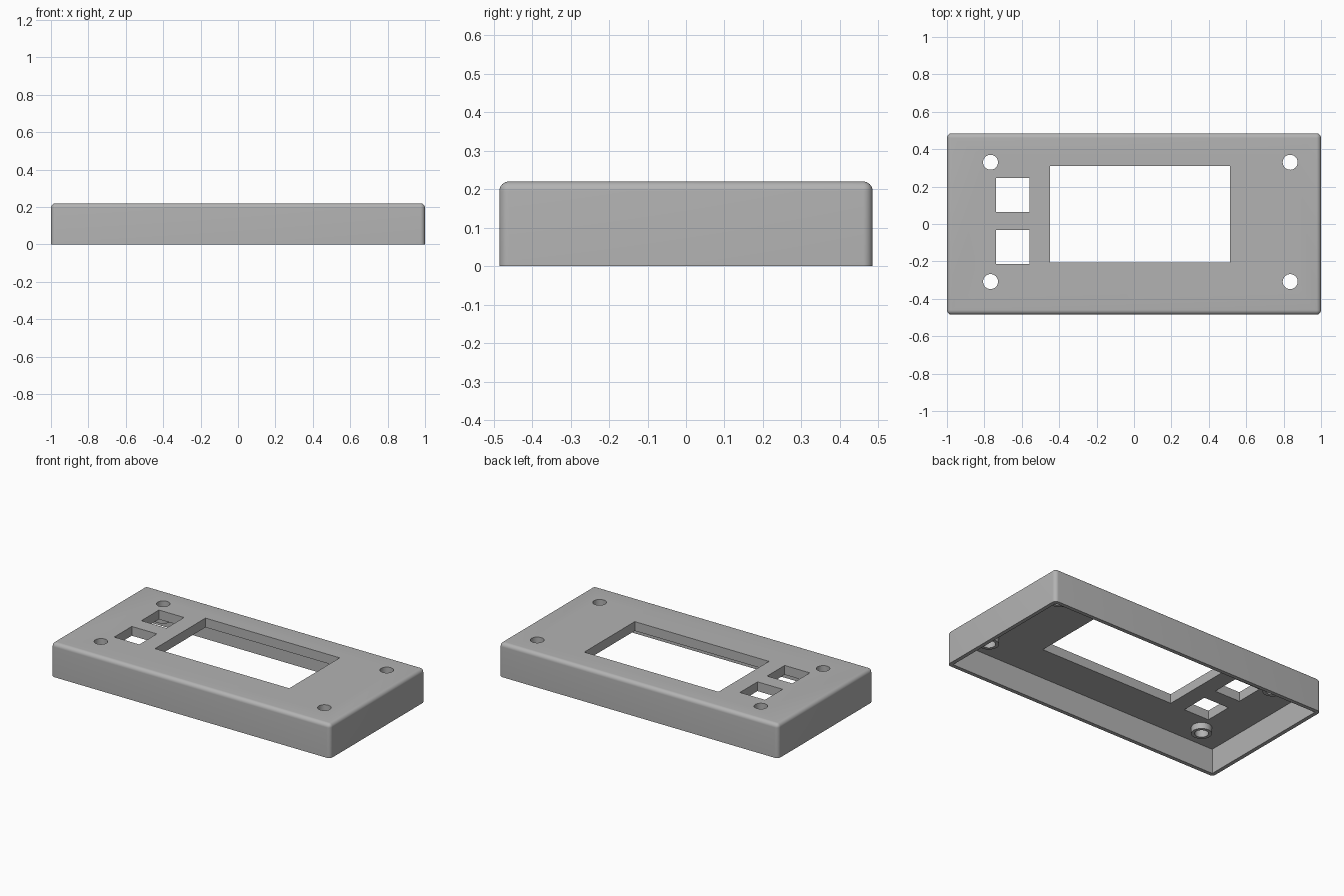
import bpy, bmesh
from math import radians
from mathutils import Matrix

W, D, H = 2.0, 0.97, 0.22          # outer size
WALL, PLATE, ROUND = 0.025, 0.06, 0.025
CEILING = H - PLATE
SCREWS = [(x, y) for x in (-0.767, 0.835) for y in (-0.308, 0.33)]
# openings: x min, x max, y min, y max
OPENINGS = [(-0.45, 0.512, -0.207, 0.31),
            (-0.738, -0.558, 0.065, 0.245),
            (-0.738, -0.558, -0.213, -0.033)]

cube = bpy.data.objects.get("Cube")
if cube:
    bpy.data.objects.remove(cube, do_unlink=True)


def add_box(bm, x0, x1, y0, y1, z0, z1):
    place = Matrix.Translation(((x0 + x1) / 2, (y0 + y1) / 2, (z0 + z1) / 2))
    scale = Matrix.Diagonal((x1 - x0, y1 - y0, z1 - z0, 1))
    bmesh.ops.create_cube(bm, size=1, matrix=place @ scale)


def add_cylinder(bm, x, y, radius, z0, z1):
    bmesh.ops.create_cone(bm, cap_ends=True, segments=40, radius1=radius, radius2=radius,
                          depth=z1 - z0, matrix=Matrix.Translation((x, y, (z0 + z1) / 2)))


def finish(bm, name):
    mesh = bpy.data.meshes.new(name)
    bm.to_mesh(mesh)
    bm.free()
    obj = bpy.data.objects.new(name, mesh)
    bpy.context.collection.objects.link(obj)
    return obj


def combine(target, other, operation):
    bpy.context.view_layer.objects.active = target
    mod = target.modifiers.new(operation, 'BOOLEAN')
    mod.object, mod.operation, mod.solver = other, operation, 'EXACT'
    bpy.ops.object.modifier_apply(modifier=mod.name)
    bpy.data.objects.remove(other, do_unlink=True)


# Outer block with rounded top and vertical edges
bm = bmesh.new()
add_box(bm, -W / 2, W / 2, -D / 2, D / 2, 0, H)
edges = [e for e in bm.edges if max(v.co.z for v in e.verts) > 0]
bmesh.ops.bevel(bm, geom=edges, offset=ROUND, segments=8, profile=0.5, affect='EDGES')
cover = finish(bm, "panel_cover")

# Hollow underside
bm = bmesh.new()
add_box(bm, WALL - W / 2, W / 2 - WALL, WALL - D / 2, D / 2 - WALL, -0.1, CEILING)
combine(cover, finish(bm, "cavity_cutter"), 'DIFFERENCE')

# Screw bosses under the plate
bm = bmesh.new()
for x, y in SCREWS:
    add_cylinder(bm, x, y, 0.06, CEILING - 0.04, CEILING + 0.02)
combine(cover, finish(bm, "screw_bosses"), 'UNION')

# Display window, button openings and screw holes
bm = bmesh.new()
for x0, x1, y0, y1 in OPENINGS:
    add_box(bm, x0, x1, y0, y1, 0.05, H + 0.1)
for x, y in SCREWS:
    add_cylinder(bm, x, y, 0.04, 0.05, H + 0.1)
combine(cover, finish(bm, "opening_cutter"), 'DIFFERENCE')

# Plain grey plastic
grey = bpy.data.materials.new("grey_plastic")
grey.use_nodes = True
colour = (0.45, 0.45, 0.45, 1)
grey.diffuse_color = colour
grey.node_tree.nodes["Principled BSDF"].inputs["Base Color"].default_value = colour
cover.data.materials.clear()
cover.data.materials.append(grey)

bpy.ops.object.select_all(action='DESELECT')
cover.select_set(True)
bpy.context.view_layer.objects.active = cover
bpy.ops.object.shade_smooth_by_angle(angle=radians(30))
